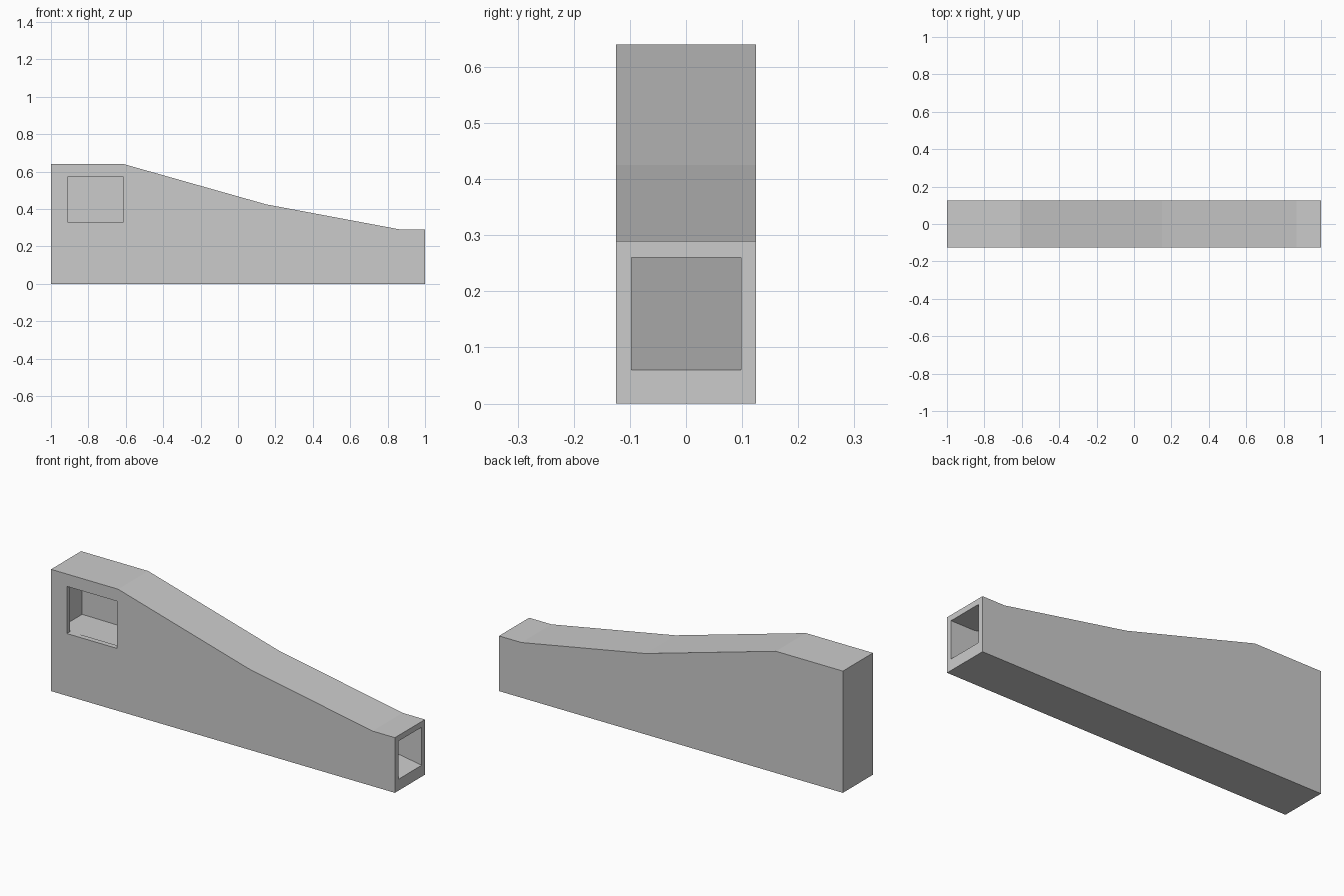
import bpy, bmesh

if "Cube" in bpy.data.objects:
    bpy.data.objects.remove(bpy.data.objects["Cube"])


def extrude_profile(name, pts, y0, y1):
    """Solid made from an x-z outline pushed along y."""
    bm = bmesh.new()
    face = bm.faces.new([bm.verts.new((x, y0, z)) for x, z in pts])
    ext = bmesh.ops.extrude_face_region(bm, geom=[face])
    verts = [g for g in ext["geom"] if isinstance(g, bmesh.types.BMVert)]
    bmesh.ops.translate(bm, verts=verts, vec=(0, y1 - y0, 0))
    bmesh.ops.recalc_face_normals(bm, faces=bm.faces)
    mesh = bpy.data.meshes.new(name)
    bm.to_mesh(mesh)
    bm.free()
    obj = bpy.data.objects.new(name, mesh)
    bpy.context.collection.objects.link(obj)
    return obj


def cut(target, cutter):
    mod = target.modifiers.new("cut", "BOOLEAN")
    mod.operation = "DIFFERENCE"
    mod.solver = "EXACT"
    mod.object = cutter
    bpy.context.view_layer.objects.active = target
    bpy.ops.object.modifier_apply(modifier=mod.name)
    bpy.data.objects.remove(cutter)


# Outer housing with the stepped sloping roof
roof = [(-1, 0.64), (-0.61, 0.64), (0.15, 0.425), (0.87, 0.29), (1, 0.29)]
housing = extrude_profile("chute_housing", [(1, 0), (-1, 0)] + roof, -0.125, 0.125)

# Inner channel: level shelf behind the window, ramp down to the outlet
channel = [(1.1, 0.044), (1, 0.06), (-0.61, 0.322), (-0.975, 0.325),
           (-0.975, 0.61), (-0.615, 0.61), (0.145, 0.395), (0.865, 0.26), (1.1, 0.26)]
cut(housing, extrude_profile("channel_cutter", channel, -0.097, 0.098))

# Square inlet window in the front wall
window = [(-0.908, 0.327), (-0.615, 0.327), (-0.615, 0.575), (-0.908, 0.575)]
cut(housing, extrude_profile("window_cutter", window, -0.2, -0.05))
